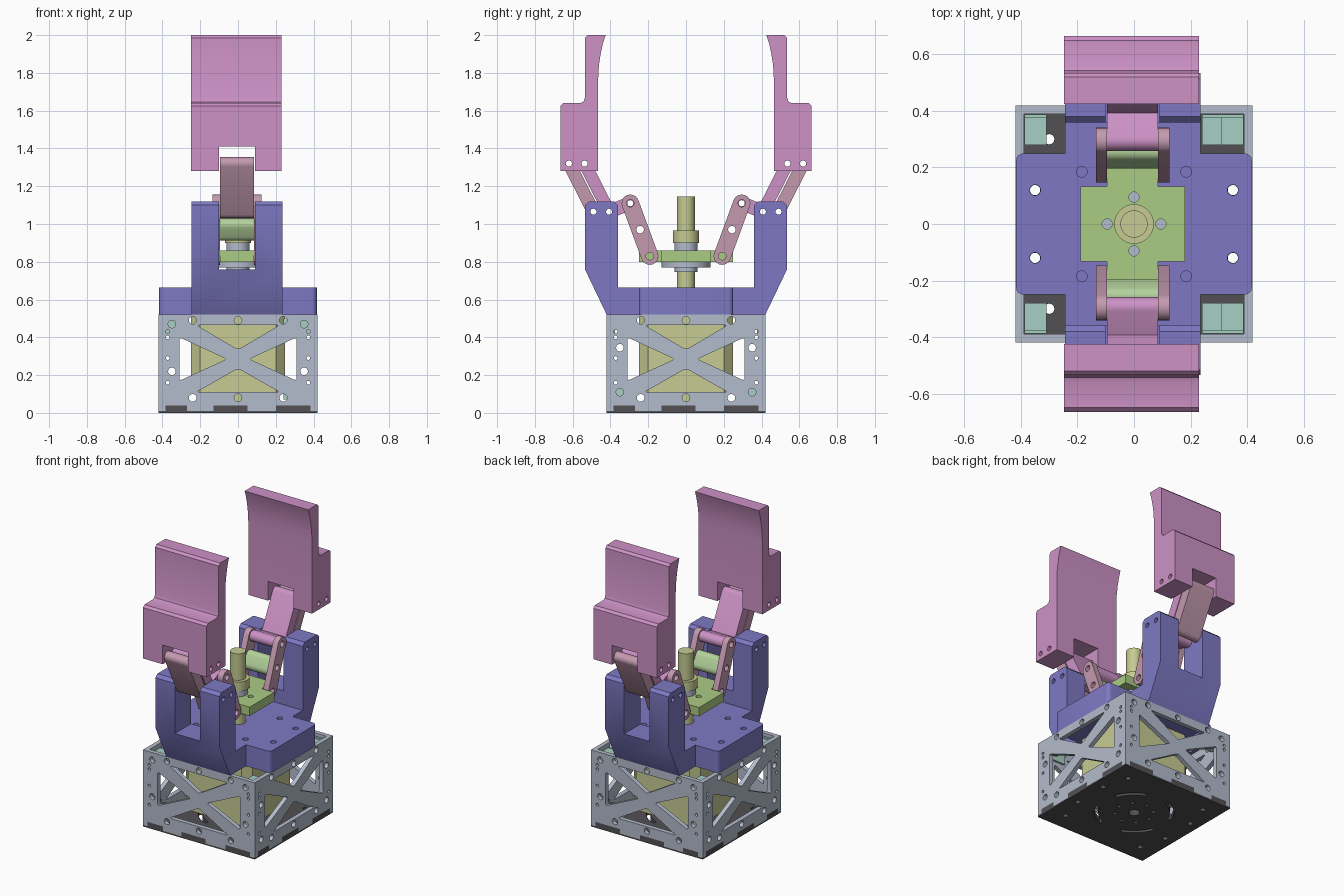
import bpy, bmesh
from math import sin, cos, pi, atan2, radians

default_cube = bpy.data.objects.get("Cube")
if default_cube:
    bpy.data.objects.remove(default_cube, do_unlink=True)


def material(name, red, green, blue):
    linear = [((c / 255 + 0.055) / 1.055) ** 2.4 for c in (red, green, blue)] + [1]
    mat = bpy.data.materials.new(name)
    mat.use_nodes = True
    mat.diffuse_color = linear
    mat.node_tree.nodes["Principled BSDF"].inputs["Base Color"].default_value = linear
    return mat


PINK = material("finger pink", 205, 146, 198)
DUSTY = material("dusty pink", 196, 154, 176)
PURPLE = material("body purple", 126, 121, 196)
STEEL = material("panel grey", 180, 188, 204)
DARK = material("dark plate", 82, 80, 83)
MINT = material("bracket mint", 166, 208, 196)
YELLOW = material("motor yellow", 198, 203, 146)
GREEN = material("carriage green", 171, 204, 132)
PALE = material("spacer pale green", 180, 210, 156)


# ---- Outline helpers -------------------------------------------------------
def rect(left, right, low, high):
    return [(left, low), (right, low), (right, high), (left, high)]


def circle(center, radius, count=28):
    return [(center[0] + radius * cos(2 * pi * i / count),
             center[1] + radius * sin(2 * pi * i / count)) for i in range(count)]


def stadium(start, end, radius, count=10):
    angle = atan2(end[1] - start[1], end[0] - start[0])
    points = []
    for center, base in ((end, angle - pi / 2), (start, angle + pi / 2)):
        for i in range(count + 1):
            a = base + pi * i / count
            points.append((center[0] + radius * cos(a), center[1] + radius * sin(a)))
    return points


def arc_slot(radius, width, begin, span, count=12):
    angles = [radians(begin + span * i / count) for i in range(count + 1)]
    outer = [((radius + width) * cos(a), (radius + width) * sin(a)) for a in angles]
    inner = [(radius * cos(a), radius * sin(a)) for a in reversed(angles)]
    return outer + inner


def mirrored(points, side):
    return [(y * side, z) for y, z in points]


# ---- Solid helpers ---------------------------------------------------------
PLACE = {"xy": lambda a, b, t: (a, b, t),
         "xz": lambda a, b, t: (a, t, b),
         "yz": lambda a, b, t: (t, a, b)}


def prism(plane, outline, low, high, rounding=0):
    return plane, outline, low, high, rounding


def shade(mesh):
    mesh.shade_smooth()
    mesh.set_sharp_from_angle(angle=radians(32))


def build(name, prisms, mat=None):
    """Make one object out of extruded outlines."""
    mesh = bpy.data.meshes.new(name)
    whole = bmesh.new()
    for plane, outline, low, high, rounding in prisms:
        place = PLACE[plane]
        bm = bmesh.new()
        rings = [[bm.verts.new(place(a, b, t)) for a, b in outline] for t in (low, high)]
        bm.faces.new(rings[0])
        bm.faces.new(rings[1])
        total = len(outline)
        for i in range(total):
            j = (i + 1) % total
            bm.faces.new((rings[0][i], rings[0][j], rings[1][j], rings[1][i]))
        if rounding:
            edges = [bm.edges.get(pair) for pair in zip(*rings)]
            bmesh.ops.bevel(bm, geom=edges, offset=rounding, segments=4,
                            profile=0.5, affect='EDGES', clamp_overlap=True)
        bmesh.ops.recalc_face_normals(bm, faces=bm.faces)
        piece = bpy.data.meshes.new("piece")
        bm.to_mesh(piece)
        bm.free()
        whole.from_mesh(piece)
        bpy.data.meshes.remove(piece)
    whole.to_mesh(mesh)
    whole.free()
    if mat:
        mesh.materials.append(mat)
    shade(mesh)
    obj = bpy.data.objects.new(name, mesh)
    bpy.context.scene.collection.objects.link(obj)
    return obj


def combine(obj, prisms, operation='DIFFERENCE'):
    """Cut or join extruded outlines and keep the plain result."""
    helper = build("helper", prisms)
    helper.hide_render = True
    mod = obj.modifiers.new("shape", 'BOOLEAN')
    mod.operation, mod.solver, mod.object = operation, 'EXACT', helper
    graph = bpy.context.evaluated_depsgraph_get()
    result = bpy.data.meshes.new_from_object(obj.evaluated_get(graph))
    obj.modifiers.clear()
    obj.data = result
    shade(result)
    bpy.data.objects.remove(helper, do_unlink=True)


def drill(obj, plane, centers, radius):
    combine(obj, [prism(plane, circle(c, radius), -2, 3) for c in centers])


def four(x, y):
    return [(x, y), (-x, y), (x, -y), (-x, -y)]


# ---- Base box: trussed panels around a dark floor ----------------------------
EDGE, INNER = 0.42, 0.39
TABS = [(-0.385, -0.27), (-0.13, 0.05), (0.2, 0.385)]
WINDOWS = [[(-0.22, 0.465), (0.22, 0.465), (0, 0.335)],
           [(-0.22, 0.11), (0.22, 0.11), (0, 0.235)],
           [(-0.31, 0.17), (-0.31, 0.4), (-0.06, 0.285)],
           [(0.31, 0.17), (0.31, 0.4), (0.06, 0.285)]]
for name, plane, side, half, heights in (("front", "xz", -1, EDGE, (0.47, 0.22)),
                                         ("back", "xz", 1, EDGE, (0.47, 0.22)),
                                         ("right", "yz", -1, INNER, (0.345, 0.11)),
                                         ("left", "yz", 1, INNER, (0.345, 0.11))):
    low, high = sorted((side * EDGE, side * INNER))
    panel = build(name + "_panel", [prism(plane, rect(-half, half, 0.01, 0.52), low, high)], STEEL)
    holes = [(0, 0.49), (0, 0.08)]
    small = []
    for u in (-1, 1):
        holes += [(u * 0.24, 0.49), (u * 0.24, 0.08)] + [(u * 0.35, z) for z in heights]
        small += [(u * 0.372, z) for z in (0.43, 0.4, 0.29, 0.16)]
    shapes = [(w, 0.015) for w in WINDOWS] + [(circle(c, 0.02), 0) for c in holes]
    shapes += [(circle(c, 0.01, 12), 0) for c in small]
    shapes += [(rect(a, b, -1, 0.04), 0) for a, b in TABS]
    combine(panel, [prism(plane, s, low - 0.02, high + 0.02, r) for s, r in shapes])
    build(name + "_floor_tabs",
          [prism(plane, rect(a, b, 0.005, 0.04), low, high) for a, b in TABS], DARK)

for name, half, low, high in (("floor_sheet", EDGE, 0, 0.01), ("floor_plate", INNER, 0.01, 0.04)):
    floor = build(name, [prism("xy", rect(-half, half, -half, half), low, high)], DARK)
    slots = [arc_slot(0.22, 0.025, 20 + 90 * i, 50) for i in range(4)]
    slots += [circle(c, 0.018) for c in four(0.35, 0.12) + four(0.3, 0.3)]
    slots += [circle(c, 0.012, 12) for c in circle((0, 0), 0.12, 8)] + [circle((0, 0), 0.035)]
    combine(floor, [prism("xy", s, -1, 1) for s in slots])

# Corner brackets inside the box
for sx, side_name in ((-1, "right"), (1, "left")):
    for sy, end_name in ((-1, "front"), (1, "back")):
        inner_x = 0.24 if sx > 0 else 0.31
        parts = []
        for level, width, depth in ((0.45, 0.31, 0.28), (0.07, inner_x, 0.28)):
            xs, ys = sorted((sx * width, sx * 0.388)), sorted((sy * depth, sy * 0.388))
            parts.append(prism("xy", rect(*xs, *ys), level, level + 0.04))
        xs, ys = sorted((sx * inner_x, sx * 0.388)), sorted((sy * 0.375, sy * 0.388))
        parts.append(prism("xy", rect(*xs, *ys), 0.42, 0.5))
        ys = sorted((sy * 0.28, sy * 0.37))
        xs = sorted((sx * 0.376, sx * 0.388))
        parts.append(prism("xy", rect(*xs, *ys), 0.08, 0.14))
        build(f"{end_name}_{side_name}_bracket", parts, MINT)

# Motor with chamfered corners
m, n = 0.25, 0.2
motor_outline = [(-m, -n), (-n, -m), (n, -m), (m, -n), (m, n), (n, m), (-n, m), (-m, n)]
build("motor", [prism("xy", motor_outline, 0.105, 0.515)], YELLOW)
build("motor_foot", [prism("xy", circle((0, 0), 0.1), 0.04, 0.11)], YELLOW)

# ---- Purple body with forked arms --------------------------------------------
half_body = [(0.42, 0.52), (0.535, 0.76), (0.535, 1.10), (0.515, 1.12),
             (0.38, 1.12), (0.36, 1.10), (0.36, 0.665)]
body_outline = half_body + [(-y, z) for y, z in reversed(half_body)]
body = build("body", [prism("yz", body_outline, -0.245, 0.235)], PURPLE)
combine(body, [prism("xy", rect(-0.417, 0.417, -0.25, 0.25), 0.52, 0.665, 0.025)], 'UNION')
combine(body, [prism("xz", rect(-0.1, 0.09, 0.76, 1.3), -1, 1)])
drill(body, "xy", four(0.35, 0.12), 0.019)
combine(body, [prism("xy", circle(c, 0.019), 0.55, 0.8) for c in four(0.185, 0.185)])
PIVOTS = [(0.407, 1.065), (0.49, 1.065)]
drill(body, "yz", PIVOTS + mirrored(PIVOTS, -1), 0.016)

# ---- Screw and carriage -------------------------------------------------------
build("screw", [prism("xy", circle((0, 0), 0.048), 0.5, 1.145)], YELLOW)
build("screw_collar", [prism("xy", circle((0, 0), 0.07), 0.9, 0.965)], YELLOW)
build("collar_washer", [prism("xy", circle((0, 0), 0.062), 0.855, 0.9)], STEEL)
build("carriage_disk", [prism("xy", circle((0, 0), 0.13, 40), 0.77, 0.8),
                        prism("xy", circle((0, 0), 0.06), 0.745, 0.77)], STEEL)
carriage = build("carriage", [prism("xy", rect(-0.19, 0.18, -0.132, 0.132), 0.8, 0.86)], GREEN)
combine(carriage, [prism("xy", rect(-0.095, 0.085, -0.25, 0.25), 0.8, 0.86)], 'UNION')
drill(carriage, "xy", [(0.095, 0), (-0.095, 0), (0, 0.095), (0, -0.095)], 0.018)

# ---- Linkages and fingers, once per side ---------------------------------------
ROD_LOW, ROD_MID, ROD_HIGH = (0.192, 0.83), (0.243, 0.97), (0.295, 1.11)
FINGER_PINS = [(0.537, 1.32), (0.62, 1.32)]
FINGER = [(0.465, 1.28), (0.665, 1.28), (0.665, 1.625), (0.65, 1.64), (0.56, 1.64),
          (0.543, 1.647), (0.535, 1.67), (0.535, 1.985), (0.52, 2.0), (0.425, 2.0),
          (0.44, 1.955), (0.452, 1.9), (0.461, 1.84), (0.465, 1.77)]
SPAN = (-0.095, 0.085)
for side, name in ((-1, "front"), (1, "back")):
    def outline(points):
        return mirrored(points, side)

    # Push rods beside the carriage
    rod = stadium(ROD_LOW, ROD_HIGH, 0.046)
    rods = build(name + "_push_rods", [prism("yz", outline(rod), -0.135, -0.095),
                                       prism("yz", outline(rod), 0.085, 0.125)], DUSTY)
    drill(rods, "yz", outline([ROD_LOW, ROD_MID, ROD_HIGH]), 0.02)
    spacer = build(name + "_rod_spacer", [prism(
        "yz", outline(stadium((0.23, 0.945), (0.256, 0.995), 0.034)), *SPAN)], PALE)
    drill(spacer, "yz", outline([ROD_MID]), 0.02)

    # Bell crank and outer parallel arm
    crank = build(name + "_crank", [prism("yz", outline(
        stadium(PIVOTS[0], FINGER_PINS[0], 0.033)), *SPAN)], PINK)
    combine(crank, [prism("yz", outline(stadium(PIVOTS[0], ROD_HIGH, 0.036)), *SPAN)], 'UNION')
    drill(crank, "yz", outline([PIVOTS[0], FINGER_PINS[0], ROD_HIGH]), 0.016)
    arm = build(name + "_parallel_arm", [prism("yz", outline(
        stadium(PIVOTS[1], FINGER_PINS[1], 0.034)), *SPAN)], DUSTY)
    drill(arm, "yz", outline([PIVOTS[1], FINGER_PINS[1]]), 0.016)

    # Finger with a slot for the arms
    finger = build(name + "_finger", [prism("yz", outline(FINGER), -0.248, 0.23)], PINK)
    combine(finger, [prism("xz", rect(-0.1, 0.09, 1.2, 1.41), -1, 1)])
    drill(finger, "yz", outline(FINGER_PINS), 0.016)
